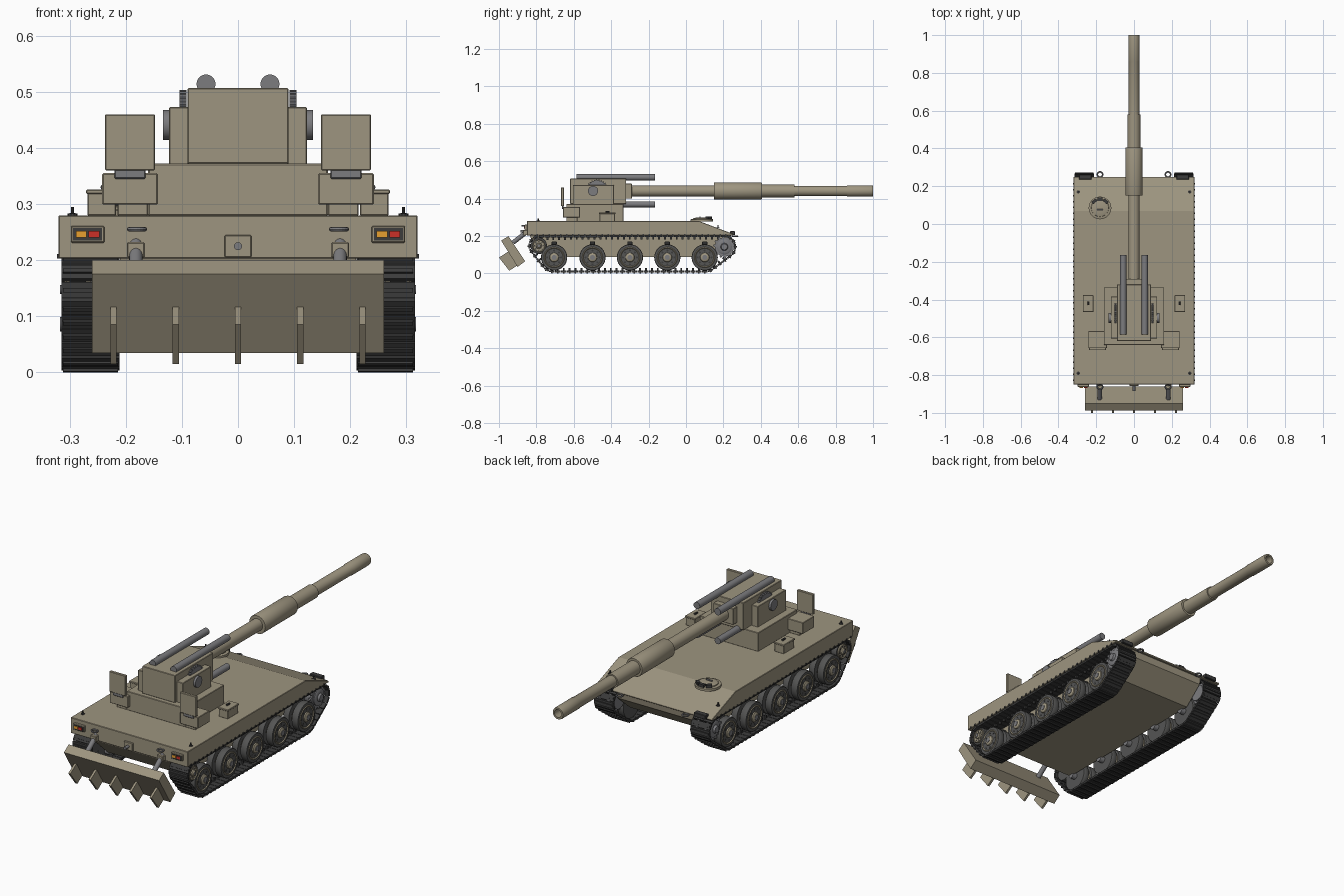
import bpy, bmesh, math
from mathutils import Vector, Matrix

if "Cube" in bpy.data.objects:
    bpy.data.objects.remove(bpy.data.objects["Cube"])


def material(name, r, g, b):
    m = bpy.data.materials.new(name)
    m.diffuse_color = (r, g, b, 1)
    m.use_nodes = True
    m.node_tree.nodes["Principled BSDF"].inputs["Base Color"].default_value = m.diffuse_color
    return m


TAN = material("tan_paint", .34, .30, .215)
DARK = material("dark_track", .045, .045, .045)
RUBBER = material("rubber", .09, .09, .088)
STEEL = material("steel", .2, .2, .21)
ORANGE = material("orange_lamp", .8, .35, .03)
RED = material("red_lamp", .6, .03, .02)


def finish(name, bm, mat, mirror=False, bevel=0, smooth=False):
    bmesh.ops.recalc_face_normals(bm, faces=bm.faces)
    me = bpy.data.meshes.new(name)
    bm.to_mesh(me)
    bm.free()
    ob = bpy.data.objects.new(name, me)
    bpy.context.collection.objects.link(ob)
    me.materials.append(mat)
    if bevel:
        b = ob.modifiers.new("bevel", 'BEVEL')
        b.width, b.segments = bevel, 1
    if mirror:
        ob.modifiers.new("mirror", 'MIRROR')
    if smooth:
        bpy.ops.object.select_all(action='DESELECT')
        ob.select_set(True)
        bpy.context.view_layer.objects.active = ob
        bpy.ops.object.shade_smooth_by_angle(angle=math.radians(35))
    return ob


def add_box(bm, x0, x1, y0, y1, z0, z1, rot=None):
    m = Matrix.Translation(((x0 + x1) / 2, (y0 + y1) / 2, (z0 + z1) / 2)) \
        @ Matrix.Diagonal((x1 - x0, y1 - y0, z1 - z0, 1))
    bmesh.ops.create_cube(bm, size=1, matrix=rot @ m if rot else m)


def box(name, dims, mat=TAN, mirror=False, bevel=.002):
    bm = bmesh.new()
    add_box(bm, *dims)
    return finish(name, bm, mat, mirror, bevel)


def add_prism(bm, pts, x0, x1):
    # profile in (y, z), extruded along x
    f = bm.faces.new([bm.verts.new((x0, y, z)) for y, z in pts])
    ext = bmesh.ops.extrude_face_region(bm, geom=[f])["geom"]
    bmesh.ops.translate(bm, vec=(x1 - x0, 0, 0),
                        verts=[v for v in ext if isinstance(v, bmesh.types.BMVert)])


def prism(name, pts, x0, x1, mat=TAN, mirror=False, bevel=0):
    bm = bmesh.new()
    add_prism(bm, pts, x0, x1)
    return finish(name, bm, mat, mirror, bevel)


def add_lathe(bm, prof, origin, axis, n=32):
    # profile of (distance along axis, radius), capped at both ends
    q = Vector((0, 0, 1)).rotation_difference(Vector(axis))
    rings = []
    for t, r in prof:
        rings.append([bm.verts.new(Vector(origin) + q @ Vector(
            (r * math.cos(2 * math.pi * i / n), r * math.sin(2 * math.pi * i / n), t))) for i in range(n)])
    for a, b in zip(rings, rings[1:]):
        for i in range(n):
            bm.faces.new((a[i], a[(i + 1) % n], b[(i + 1) % n], b[i]))
    bm.faces.new(rings[0])
    bm.faces.new(rings[-1])


def lathe(name, prof, origin, axis, mat=TAN, mirror=False, n=32):
    bm = bmesh.new()
    add_lathe(bm, prof, origin, axis, n)
    return finish(name, bm, mat, mirror, 0, True)


def rod(name, p0, p1, r, mat=STEEL, mirror=False, n=20):
    d = Vector(p1) - Vector(p0)
    return lathe(name, [(0, r), (d.length, r)], p0, d.normalized(), mat, mirror, n)


def gear(cy, cz, r, depth, teeth):
    return [(cy + rr * math.cos(2 * math.pi * (k + o) / teeth), cz + rr * math.sin(2 * math.pi * (k + o) / teeth))
            for k in range(teeth) for o, rr in ((0, r - depth), (.4, r - depth), (.55, r), (.85, r))]


# hull: wide upper deck and narrow tub between the tracks
prism("upper_hull", [(-.85, .203), (-.85, .28), (.07, .28), (.25, .212), (.25, .203)], -.32, .32, bevel=.002)
prism("lower_hull", [(-.835, .205), (-.83, .19), (-.72, .088), (.14, .088), (.235, .17), (.24, .205)], -.21, .21)
bm = bmesh.new()
for k in range(34):
    y = -.83 + k * .0315
    add_box(bm, .317, .323, y, y + .008, .203, .211)
finish("fender_bolts", bm, DARK, True)

# tracks: links spaced along the outline that wraps all the wheels
circles = [(-.787, .148, .05), (-.705, .086, .076), (.1, .086, .076), (.205, .142, .058)]
path = []
for i in range(360):
    d = (math.cos(math.radians(i)), math.sin(math.radians(i)))
    c = max(circles, key=lambda c: c[0] * d[0] + c[1] * d[1] + c[2])
    path.append(Vector((0, c[0] + c[2] * d[0], c[1] + c[2] * d[1])))
segs = list(zip(path, path[1:] + path[:1]))
total = sum((b - a).length for a, b in segs)
links = 76
bm = bmesh.new()
pos, k = 0, 0
for a, b in segs:
    step = (b - a).length
    while k < links and k * total / links < pos + step:
        p = a.lerp(b, (k * total / links - pos) / step)
        t = (b - a).normalized()
        rot = Matrix.Translation(p) @ Matrix.Rotation(math.atan2(t.z, t.y), 4, 'X')
        h = total / links / 2
        add_box(bm, .211, .315, -h * .92, h * .92, -.005, .005, rot)
        add_box(bm, .214, .312, -.004, .004, -.010, -.004, rot)
        add_box(bm, .258, .268, -.005, .005, .004, .018, rot)
        k += 1
    pos += step
finish("tracks", bm, DARK, True)


# wheels: tyre, dished disc, hub and ring of holes
def wheel(name, y, z, r, x0=.225, x1=.305):
    for part, a, b in (("inner", x0, .255), ("outer", .271, x1)):
        lathe(f"{name}_{part}_tyre", [(0, r * .8), (0, r * .97), (.003, r), (b - a - .003, r),
              (b - a, r * .97), (b - a, r * .8)], (a, y, z), (1, 0, 0), RUBBER, True, 36)
    s = r / .07
    lathe(name + "_disc", [(0, r * .79), (.044, r * .79), (.047, r * .74), (.043, r * .68), (.042, r * .36),
          (.048, r * .33), (.053, r * .2)], (.262, y, z), (1, 0, 0), TAN, True)
    rod(name + "_hub_cap", (.31, y, z), (.317, y, z), .013 * s, STEEL, True)
    bm = bmesh.new()
    for k in range(8):
        a = k * math.pi / 4
        add_lathe(bm, [(0, .0055 * s), (.003, .0055 * s)],
                  (.3025, y + .53 * r * math.cos(a), z + .53 * r * math.sin(a)), (1, 0, 0), 10)
    finish(name + "_holes", bm, DARK, True)


for i, y in enumerate((-.705, -.5, -.3, -.1, .1)):
    wheel(f"road_wheel_{i + 1}", y, .086, .07)
    rod(f"axle_{i + 1}", (.2, y, .086), (.27, y, .086), .016, STEEL, True)
    box(f"bump_stop_{i + 1}", (.21, .25, y - .014, y + .014, .155, .17), DARK, True)
wheel("idler", -.787, .148, .044, x1=.3)
for x in (.235, .283):
    prism("sprocket_ring", gear(.205, .142, .06, .009, 14), x, x + .012, STEEL, True)
lathe("sprocket_hub", [(0, .04), (.08, .04), (.084, .034), (.084, .02), (.094, .016)],
      (.22, .205, .142), (1, 0, 0), STEEL, True)

# gun mount
box("mount_base", (-.16, .16, -.64, -.335, .279, .372))
box("gun_cradle", (-.09, .09, -.62, -.32, .372, .507))
box("cradle_neck", (-.055, .055, -.33, -.29, .40, .48))
box("trunnion_plate", (.088, .123, -.605, -.385, .37, .473), TAN, True)
prism("elevation_gear", gear(-.475, .44, .063, .006, 30), .092, .104, STEEL, True)
rod("trunnion_cap", (.12, -.497, .441), (.134, -.497, .441), .027, STEEL, True, 24)
rod("upper_recoil_tube", (.057, -.585, .514), (.057, -.165, .514), .017, STEEL, True)
rod("lower_recoil_tube", (.057, -.345, .37), (.057, -.165, .37), .016, STEEL, True)
lathe("gun_barrel", [(0, .03), (.5, .03), (.5, .044), (.505, .046), (.75, .046), (.755, .044), (.755, .034),
      (.93, .034), (.93, .028), (1.21, .028), (1.215, .03), (1.34, .03), (1.35, .028), (1.35, .019), (1.1, .019)],
      (0, -.35, .441), (0, 1, 0), TAN)

# crew seats and deck boxes
box("seat", (.143, .242, -.657, -.567, .299, .355), TAN, True)
box("seat_foot", (.16, .215, -.64, -.58, .279, .302), TAN, True)
box("seat_back", (.148, .237, -.668, -.653, .36, .46), TAN, True)
box("seat_bracket", (.165, .22, -.664, -.656, .345, .365), STEEL, True)
box("deck_box", (.217, .268, -.462, -.38, .279, .322), TAN, True)
box("deck_box_lid", (.214, .271, -.465, -.377, .318, .326), TAN, True)
rod("deck_box_handle", (.24, -.43, .33), (.24, -.41, .33), .005, DARK, True, 8)

# driver hatch with periscopes
lathe("hatch", [(0, .06), (.012, .06), (.014, .056), (.014, .047), (.018, .046), (.022, .03)],
      (-.18, .085, .277), (0, 0, 1), TAN)
for k in range(3):
    bm = bmesh.new()
    rot = Matrix.Translation((-.18, .085, .29)) @ Matrix.Rotation((k - 1) * .7, 4, 'Z')
    add_box(bm, -.014, .014, .038, .054, 0, .015, rot)
    finish(f"periscope_{k + 1}", bm, DARK)
rod("hatch_handle", (-.195, .075, .302), (-.165, .075, .302), .004, STEEL, n=8)

# rear spade: tilted blade with five teeth, carried on two arms
prism("spade_blade", [(-.95, .2), (-.86, .065), (-.9, .035), (-.988, .175)], -.26, .26)
bm = bmesh.new()
for k in range(-2, 3):
    add_prism(bm, [(-.94, .124), (-1, .085), (-.945, .015), (-.89, .05)], k * .111 - .0055, k * .111 + .0055)
finish("spade_teeth", bm, TAN)
rod("spade_arm", (.182, -.925, .165), (.182, -.835, .235), .012, STEEL, True)
box("spade_bracket", (.166, .198, -.872, -.845, .205, .232), TAN, True)

# rear lamps and hitch
box("lamp_housing", (.238, .298, -.862, -.845, .231, .261), TAN, True)
box("lamp_recess", (.242, .294, -.864, -.86, .235, .257), DARK, True, 0)
for s in (-1, 1):
    box("orange_lamp", (s * .268 - .021, s * .268 - .002, -.867, -.862, .24, .252), ORANGE, False, 0)
    box("red_lamp", (s * .268 + .002, s * .268 + .021, -.867, -.862, .24, .252), RED, False, 0)
box("hitch_plate", (-.024, .024, -.858, -.845, .205, .245))
rod("hitch_pin", (0, -.885, .225), (0, -.85, .225), .007, STEEL)

# lifting eyes on deck corners, front tow rings and lamps
for y, z in ((-.79, .28), (.17, .243)):
    lathe("lifting_eye", [(0, .009), (.004, .009), (.005, .003), (.016, .003)], (.295, y, z - .001), (0, 0, 1),
          DARK, True, 10)
for y, z in ((.262, .2), (-.862, .255)):
    bpy.ops.mesh.primitive_torus_add(location=(0, 0, 0), major_radius=.014, minor_radius=.004,
                                     major_segments=20, minor_segments=8)
    ob = bpy.context.object
    ob.name = "tow_ring"
    ob.data.transform(Matrix.Translation((.18, y, z)))
    ob.data.materials.append(STEEL)
    ob.modifiers.new("mirror", 'MIRROR')
box("front_lamp", (.225, .29, .235, .262, .205, .226), DARK, True)
